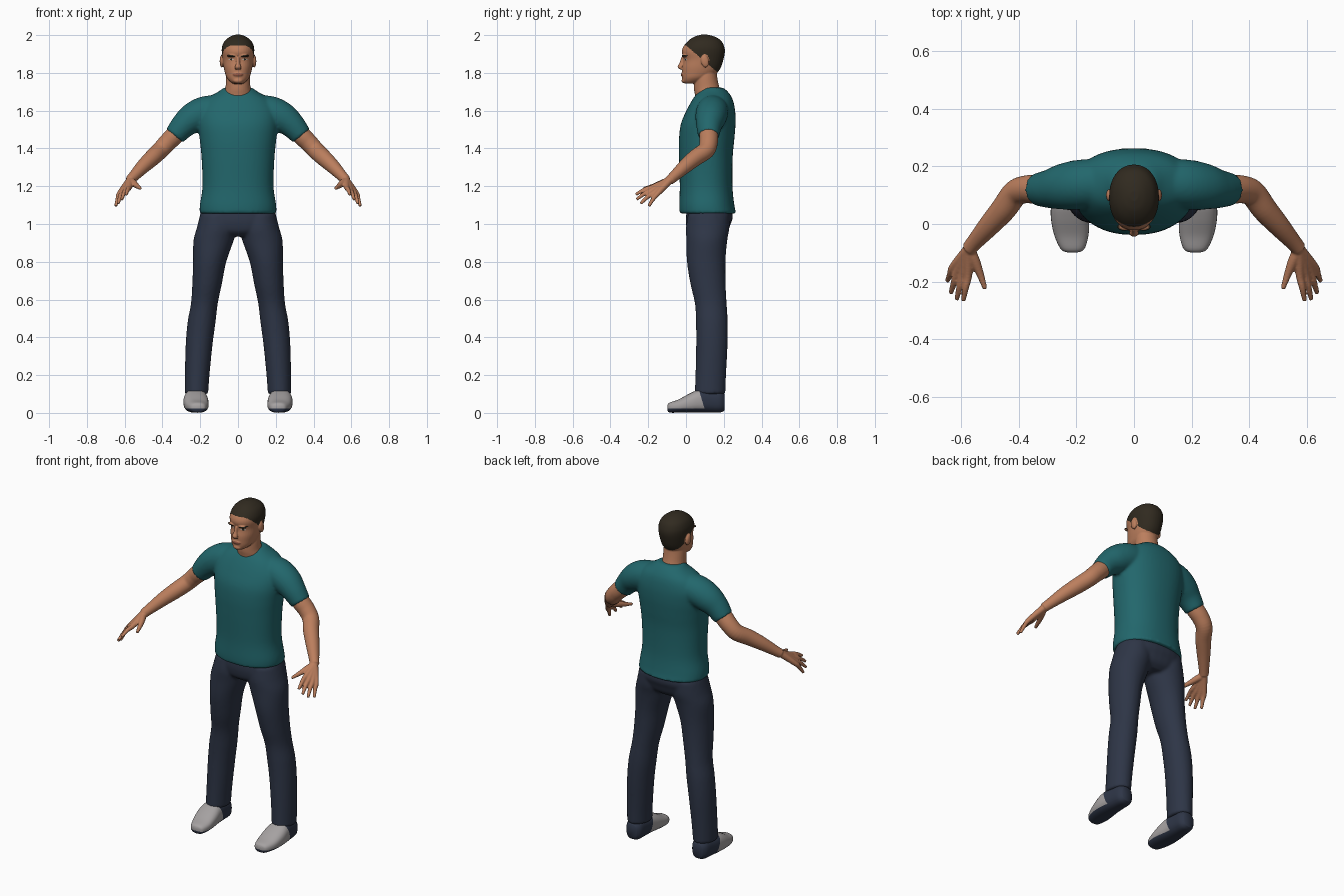
import bpy, bmesh, math
from mathutils import Vector, Matrix

if "Cube" in bpy.data.objects:
    bpy.data.objects.remove(bpy.data.objects["Cube"])


def material(name, r, g, b):
    m = bpy.data.materials.new(name)
    m.use_nodes = True
    m.diffuse_color = (r, g, b, 1)
    bsdf = m.node_tree.nodes["Principled BSDF"]
    bsdf.inputs["Base Color"].default_value = (r, g, b, 1)
    bsdf.inputs["Roughness"].default_value = 0.8
    return m


skin = material("skin", 0.50, 0.21, 0.11)
hair = material("dark brown hair", 0.03, 0.023, 0.014)
lips = material("lips", 0.30, 0.10, 0.06)
white = material("eye white", 0.50, 0.45, 0.40)
teal = material("teal cotton", 0.016, 0.135, 0.15)
navy = material("navy denim", 0.027, 0.036, 0.062)
grey = material("grey canvas", 0.38, 0.36, 0.36)

X, Y, Z = Vector((1, 0, 0)), Vector((0, 1, 0)), Vector((0, 0, 1))


def spline(pts, steps=5):
    """Catmull-Rom through tuples of any length."""
    out = []
    for i in range(len(pts) - 1):
        quad = [pts[max(i - 1, 0)], pts[i], pts[i + 1], pts[min(i + 2, len(pts) - 1)]]
        for k in range(steps):
            t = k / steps
            out.append([b + 0.5 * t * (c - a + t * (2*a - 5*b + 4*c - d + t * (3*(b - c) + d - a)))
                        for a, b, c, d in zip(*quad)])
    return out + [list(pts[-1])]


def loft(bm, stations, u=None, v=None, side=1, power=1.0, n=32):
    """Stations are x, y, z, radius u, radius v; without u and v the rings follow the path."""
    st = spline(stations)
    mid = [Vector((side * s[0], s[1], s[2])) for s in st]
    rings = []
    for i, s in enumerate(st):
        a, b = u, v
        if u is None:
            t = (mid[min(i + 1, len(st) - 1)] - mid[max(i - 1, 0)]).normalized()
            a = t.cross(Z).normalized()
            b = a.cross(t)
        ring = []
        for k in range(n):
            c, d = math.cos(2 * math.pi * k / n), math.sin(2 * math.pi * k / n)
            c, d = [math.copysign(abs(q) ** power, q) for q in (c, d)]
            ring.append(bm.verts.new(mid[i] + a * (c * s[3]) + b * (d * s[-1])))
        rings.append(ring)
    for lo, hi in zip(rings, rings[1:]):
        for k in range(n):
            bm.faces.new((lo[k], lo[(k + 1) % n], hi[(k + 1) % n], hi[k]))
    bm.faces.new(rings[0])
    bm.faces.new(rings[-1])


def ball(bm, centre, size, tilt=0):
    m = Matrix.Translation(centre) @ Matrix.Rotation(tilt, 4, 'X') @ Matrix.Diagonal((*size, 1))
    bmesh.ops.create_uvsphere(bm, u_segments=20, v_segments=12, radius=1, matrix=m)


def finish(name, bm, mats, voxel=0, smooth=3, rule=None):
    """Turn the parts into one object, fused into a single skin if a voxel size is given."""
    bmesh.ops.recalc_face_normals(bm, faces=bm.faces)
    me = bpy.data.meshes.new(name)
    bm.to_mesh(me)
    bm.free()
    ob = bpy.data.objects.new(name, me)
    bpy.context.collection.objects.link(ob)
    if voxel:
        r = ob.modifiers.new("fuse", 'REMESH')
        r.mode, r.voxel_size = 'VOXEL', voxel
        s = ob.modifiers.new("soften", 'SMOOTH')
        s.factor, s.iterations = 0.5, smooth
        dg = bpy.context.evaluated_depsgraph_get()
        me = bpy.data.meshes.new_from_object(ob.evaluated_get(dg))
        ob.modifiers.clear()
        ob.data = me
        me.name = name
    me.materials.clear()
    for m in mats:
        me.materials.append(m)
    for p in me.polygons:
        p.use_smooth = True
        p.material_index = rule(p.center) if rule else 0
    return ob


def level(rows):
    """Horizontal rings from z, half width, front y, back y."""
    return [(0, (f + b) / 2, z, w, (b - f) / 2) for z, w, f, b in rows]


# Shirt: torso and sleeves
bm = bmesh.new()
loft(bm, level([(1.055, .203, -.034, .266), (1.10, .202, -.036, .256), (1.20, .188, -.033, .246),
                (1.35, .193, -.037, .247), (1.45, .203, -.037, .256), (1.53, .212, -.027, .262),
                (1.60, .208, .002, .260), (1.66, .17, .035, .247), (1.70, .105, .065, .222),
                (1.722, .075, .09, .195)]), X, Y, power=.9, n=48)
for s in (1, -1):
    loft(bm, [(.09, .145, 1.605, .08), (.175, .138, 1.59, .086), (.24, .13, 1.56, .081),
              (.29, .122, 1.52, .068), (.336, .12, 1.466, .056)], side=s)
finish("shirt", bm, [teal], .009, 4)

# Trousers: hips and two legs
bm = bmesh.new()
loft(bm, level([(1.10, .185, .01, .235), (1.04, .203, .0, .248), (1.0, .208, .0, .236),
                (.96, .18, .01, .22), (.935, .10, .04, .19)]), X, Y, power=.9)
for s in (1, -1):
    loft(bm, [(.11, .12, 1.05, .09, .11), (.113, .115, .98, .105, .115), (.13, .11, .91, .106, .108),
              (.15, .107, .80, .088, .102), (.164, .117, .68, .078, .093), (.178, .131, .58, .071, .084),
              (.193, .137, .48, .074, .084), (.206, .137, .36, .071, .083), (.216, .131, .20, .065, .081),
              (.22, .127, .10, .062, .081)], X, Y, side=s)
finish("trousers", bm, [navy], .009, 3)

# Arms with hands: each finger runs from the wrist
wrist = (.572, -.086, 1.232, .02)
fingers = [((.575, -.175, 1.195), (.592, -.266, 1.156)), ((.594, -.172, 1.182), (.615, -.262, 1.130)),
           ((.612, -.163, 1.170), (.635, -.240, 1.108)), ((.626, -.148, 1.163), (.647, -.197, 1.094))]
for s, name in ((1, "left_arm"), (-1, "right_arm")):
    bm = bmesh.new()
    loft(bm, [(.27, .122, 1.54, .045), (.335, .12, 1.47, .050), (.375, .12, 1.43, .048),
              (.412, .106, 1.39, .046), (.452, .052, 1.352, .044), (.50, -.003, 1.307, .038),
              (.55, -.06, 1.255, .029), wrist[:3] + (.026,)], side=s)
    for knuckle, tip in fingers:
        bend = Vector(knuckle).lerp(Vector(tip), .5) + Z * .006
        loft(bm, [wrist, (*knuckle, .0145), (*bend, .0115), (*tip, .008)], side=s, n=16)
    loft(bm, [wrist, (.551, -.13, 1.215, .018), (.533, -.175, 1.2, .013), (.516, -.225, 1.188, .008)],
         side=s, n=16)
    finish(name, bm, [skin], .0045, 2)

# Shoes: grey toe and upper, dark heel and sole
for s, name in ((1, "left_shoe"), (-1, "right_shoe")):
    bm = bmesh.new()
    loft(bm, [(.213, -.099, .027, .015, .012), (.213, -.088, .028, .04, .026), (.217, -.04, .036, .059, .035),
              (.222, .02, .052, .066, .051), (.224, .07, .062, .063, .061), (.222, .13, .062, .056, .061),
              (.22, .18, .06, .05, .058), (.22, .205, .055, .033, .042)], X, Z, side=s, power=.8)
    for co, no in (((0, .105, 0), (0, 1, .3)), ((0, 0, .022), (0, 0, 1))):
        bmesh.ops.bisect_plane(bm, geom=bm.verts[:] + bm.edges[:] + bm.faces[:], plane_co=co, plane_no=no)
    finish(name, bm, [grey, navy], rule=lambda c: int(c.z < .022 or c.y + .3 * c.z > .105))

# Head: skull, neck, nose, lips, chin and ears
bm = bmesh.new()
loft(bm, level([(1.743, .025, -.004, .05), (1.755, .043, -.017, .09), (1.775, .060, -.020, .13),
                (1.80, .069, -.021, .165), (1.83, .076, -.020, .185), (1.87, .081, -.013, .198),
                (1.91, .086, -.022, .206), (1.94, .084, -.013, .202), (1.97, .070, .012, .186),
                (1.992, .042, .045, .152), (2.002, .015, .08, .115)]), X, Y, power=.93, n=40)
loft(bm, level([(1.60, .075, .06, .20), (1.68, .076, .048, .20), (1.72, .066, .042, .178),
                (1.78, .064, .045, .165), (1.84, .06, .06, .16)]), X, Y)
loft(bm, [(0, -.014, 1.885, .009, .010), (0, -.022, 1.855, .010, .012), (0, -.031, 1.832, .016, .014),
          (0, -.024, 1.819, .014, .010)], X, Y, n=16)
ball(bm, (0, -.014, 1.791), (.028, .014, .012))
ball(bm, (0, -.008, 1.759), (.026, .016, .014))
for s in (1, -1):
    ball(bm, (s * .086, .10, 1.862), (.011, .021, .034), .2)
    ball(bm, (s * .034, -.010, 1.890), (.026, .014, .007))


def inside(a, b, ra, rb):
    return (a / ra) ** 2 + (b / rb) ** 2 < 1


def head_colour(c):
    x = abs(c.x)
    if c.y < .03:
        if inside(x - .036, c.z - 1.871, .006, .006):
            return 1
        if inside(x - .036, c.z - 1.871, .015, .0055):
            return 3
        if inside(x - .037, c.z - 1.889 - .1 * (x - .037), .023, .0055):
            return 1
        if inside(x, c.z - 1.791, .028, .007):
            return 2
    ear = inside(c.y - .10, c.z - 1.862, .024, .037)
    return int(c.z > 1.945 - .85 * max(c.y, 0) and not ear)


finish("head", bm, [skin, hair, lips, white], .0035, 3, head_colour)
